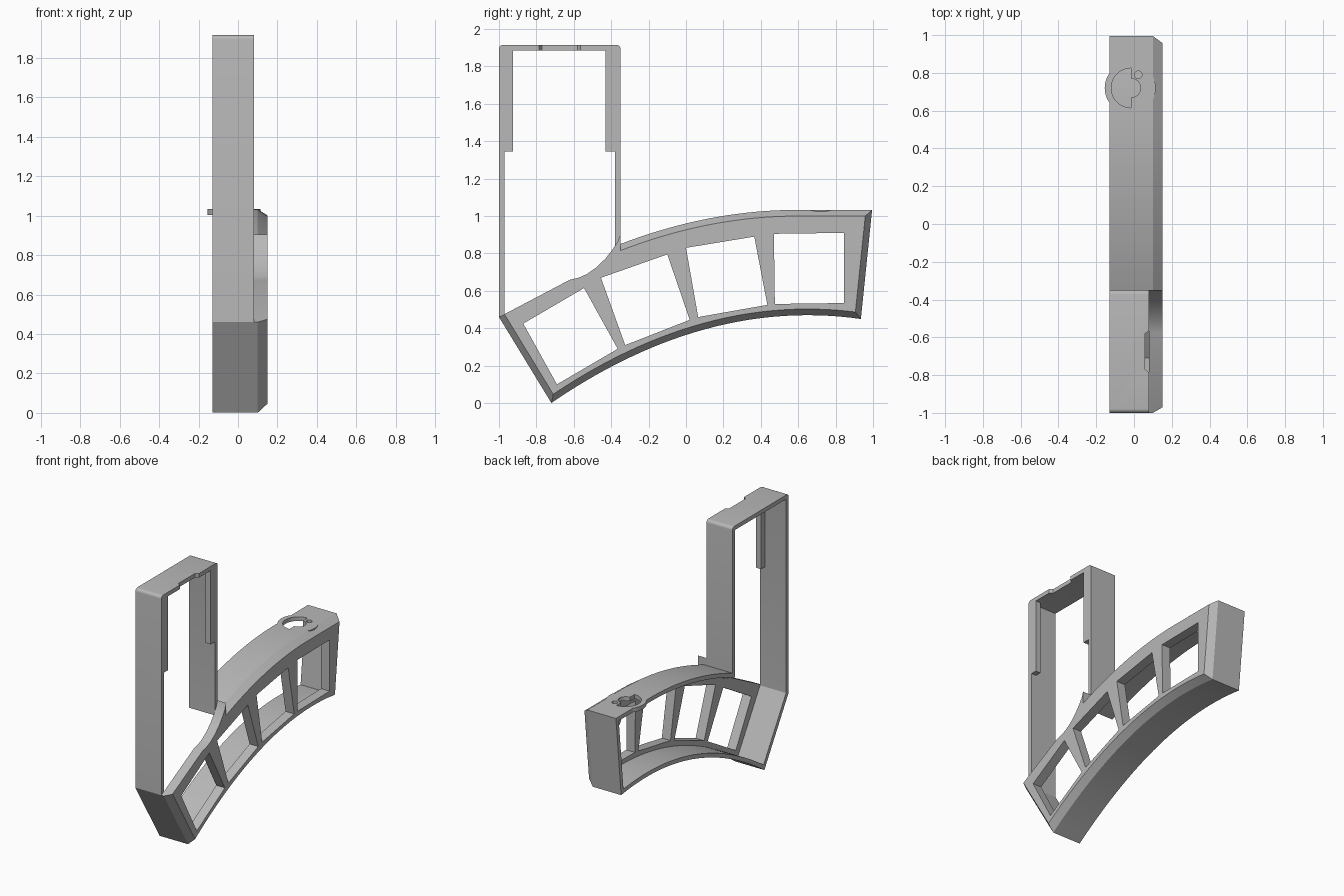
import bpy, bmesh, math
from mathutils import Vector

if "Cube" in bpy.data.objects:
    bpy.data.objects.remove(bpy.data.objects["Cube"])

COLOUR = (0.48, 0.48, 0.48, 1)
grey = bpy.data.materials.new("plain_grey")
grey.use_nodes = True
grey.diffuse_color = COLOUR
grey.node_tree.nodes["Principled BSDF"].inputs["Base Color"].default_value = COLOUR

BACK, SEAM, RIM, FACE = -0.13, 0.08, 0.10, 0.15   # depth levels along x
WALL, BEVEL = 0.03, 0.033


def loft(name, rings, closed=False):
    """Skin a series of equal-length 3D rings; cap the ends unless closed."""
    bm = bmesh.new()
    loops = [[bm.verts.new(p) for p in ring] for ring in rings]
    n = len(loops[0])
    pairs = list(zip(loops, loops[1:])) + ([(loops[-1], loops[0])] if closed else [])
    for a, b in pairs:
        for i in range(n):
            j = (i + 1) % n
            bm.faces.new((a[i], a[j], b[j], b[i]))
    if not closed:
        bm.faces.new(loops[0])
        bm.faces.new(loops[-1])
    bmesh.ops.recalc_face_normals(bm, faces=bm.faces)
    mesh = bpy.data.meshes.new(name)
    bm.to_mesh(mesh)
    bm.free()
    mesh.materials.append(grey)
    ob = bpy.data.objects.new(name, mesh)
    bpy.context.collection.objects.link(ob)
    return ob


def side(x, loop):
    return [(x, y, z) for y, z in loop]


def flat(z, loop):
    return [(x, y, z) for x, y in loop]


def box(name, x, y, z):
    ring = [(x[0], y[0]), (x[1], y[0]), (x[1], y[1]), (x[0], y[1])]
    return loft(name, [flat(h, ring) for h in z])


def arc(cx, cy, r, start, end, steps):
    angles = [math.radians(start + (end - start) * i / steps) for i in range(steps + 1)]
    return [(cx + r * math.cos(a), cy + r * math.sin(a)) for a in angles]


def inset(loop, amount):
    """Offset a clockwise loop inward; amount(a, b) gives the distance per edge."""
    pts = [Vector(p) for p in loop]
    lines = []
    for a, b in zip(pts, pts[1:] + pts[:1]):
        d = (b - a).normalized()
        lines.append((a + Vector((d.y, -d.x)) * amount(a, b), d))
    out = []
    for i, (p, d) in enumerate(lines):
        q, e = lines[i - 1]
        w, cross = p - q, e.x * d.y - e.y * d.x
        if abs(cross) < 1e-4:
            out.append(tuple(p))
        else:
            out.append(tuple(q + e * ((w.x * d.y - w.y * d.x) / cross)))
    return out


def cut(target, cutter):
    mod = target.modifiers.new("cut", "BOOLEAN")
    mod.operation, mod.solver, mod.object = "DIFFERENCE", "EXACT", cutter
    bpy.context.view_layer.objects.active = target
    bpy.ops.object.modifier_apply(modifier=mod.name)


# Curved body outline, running clockwise as (y, z)
TOP, LOW, STEPS = 1.033, 0.47, 28
top_curve = [(y, TOP - (0.6 - y) ** 2 / 4.95)
             for y in [-0.35 + 0.95 * i / STEPS for i in range(STEPS + 1)]]
low_curve = [(y, LOW - (0.65 - y) ** 2 / 4.0)
             for y in [0.935 - 1.655 * i / STEPS for i in range(STEPS + 1)]]
body = top_curve + [(0.995, TOP)] + low_curve + [(-1.0, 0.46)]


# Open-backed wall around the body and the tall frame
def tower_top(gap, r):
    left, right, height = -1 + gap + r, -0.35 - gap - r, 1.915 - gap - r
    return arc(left, height, r, 180, 90, 5) + arc(right, height, r, 90, 0, 5)


square_top = [(-1.0, 1.915), (-0.35, 1.915)]
outline = body + tower_top(0, 0.022)
cavity = inset(body + square_top, lambda a, b: WALL)[:-2] + tower_top(WALL, 0.004)
shell = loft("outer_wall", [side(BACK, outline), side(SEAM, outline),
                            side(SEAM, cavity), side(BACK, cavity)], closed=True)

# Front plate with bevelled rim; the scooped edge by the tower stays square
scoop = [(-0.62, 0.66), (-0.575, 0.67), (-0.53, 0.69), (-0.48, 0.725),
         (-0.43, 0.773), (-0.39, 0.825), (-0.365, 0.865), (-0.35, 0.905)]
plate_loop = body + scoop


def rim_width(a, b):
    square = any((b - Vector(q)).length < 1e-4 for q in scoop)
    square = square or (a - Vector(scoop[-1])).length < 1e-4
    return 0.0 if square else BEVEL


plate = loft("front_plate", [side(SEAM, plate_loop), side(RIM, plate_loop),
                             side(FACE, inset(plate_loop, rim_width))])

# Four windows fanned along the plate
windows = [
    [(-0.87, 0.425), (-0.545, 0.615), (-0.365, 0.29), (-0.69, 0.10)],
    [(-0.455, 0.67), (-0.10, 0.795), (0.02, 0.445), (-0.325, 0.31)],
    [(0.0, 0.83), (0.365, 0.89), (0.435, 0.525), (0.065, 0.46)],
    [(0.47, 0.905), (0.845, 0.91), (0.845, 0.535), (0.475, 0.53)],
]
cutters = []
for loop in windows:
    cutters.append(loft("window_cutter", [side(0.0, loop), side(0.3, loop)]))
    cut(plate, cutters[-1])

# Round boss on top with a keyhole opening and a pin hole
boss = loft("top_boss", [flat(z, arc(-0.02, 0.72, 0.135, 0, 352.5, 47)) for z in (TOP - WALL, TOP)])
keyhole = arc(-0.015, 0.72, 0.105, 90, 270, 24) + arc(-0.015, 0.72, 0.05, -90, 90, 16)
pin_hole = arc(0.022, 0.79, 0.02, 0, 345, 23)
for loop in (keyhole, pin_hole):
    cutters.append(loft("opening_cutter", [flat(z, loop) for z in (0.94, 1.1)]))
    cut(shell, cutters[-1])
    cut(boss, cutters[-1])

# Notch in the front edge of the tower top
notch = [(0.1, -0.80), (0.058, -0.77), (0.058, -0.58), (0.1, -0.55)]
cutters.append(loft("notch_cutter", [flat(z, notch) for z in (1.8, 2.0)]))
cut(shell, cutters[-1])

# Guide ribs inside the tower
for name, y in (("front_rib", (-0.975, -0.925)), ("rear_rib", (-0.43, -0.375))):
    box(name, (0.04, SEAM), y, (1.345, 1.89))

# Small peg behind the end of the plate
peg = arc(0.89, 0.955, 0.04, 0, 345, 23)
loft("inner_peg", [side(x, peg) for x in (-0.07, SEAM)])

for ob in cutters:
    bpy.data.objects.remove(ob)

# Smooth the curved walls while keeping corners crisp
for ob in [o for o in bpy.context.collection.objects if o.type == "MESH"]:
    bpy.ops.object.select_all(action="DESELECT")
    ob.select_set(True)
    bpy.context.view_layer.objects.active = ob
    bpy.ops.object.shade_smooth_by_angle(angle=math.radians(25))
